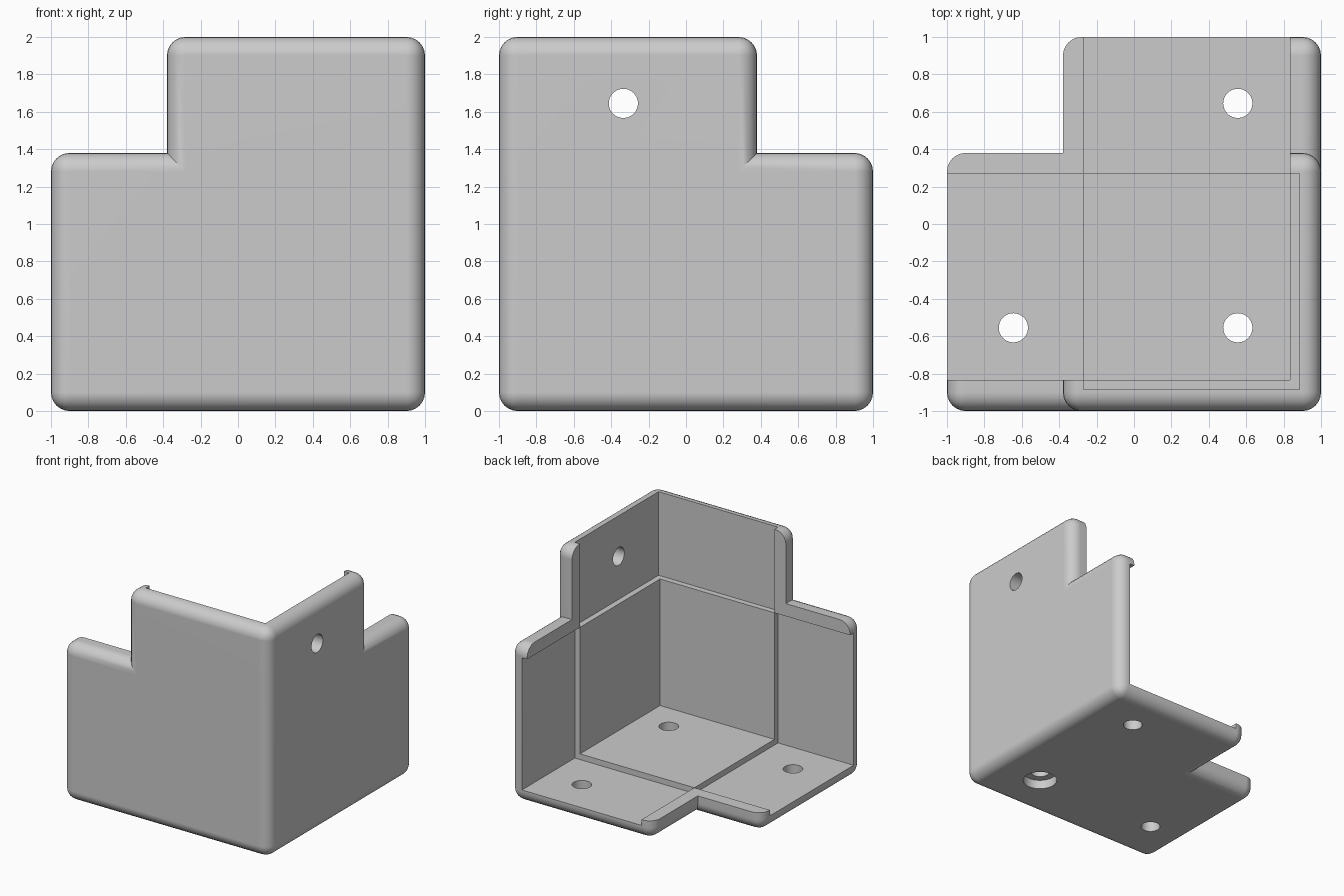
import bpy, bmesh, math
from mathutils import Matrix, Vector

if "Cube" in bpy.data.objects:
    bpy.data.objects.remove(bpy.data.objects["Cube"], do_unlink=True)

NOTCH = 0.62      # how far each side steps back beside an arm
ROUND = 0.1       # outer edge radius
WALL = 0.115      # wall thickness in the arms
STOP = 0.165      # wall thickness at the corner stop
LIP = -0.27       # inner side of the retaining lips
FAR = 1.5         # cutters run past the open ends


def add_object(name, bm):
    bmesh.ops.recalc_face_normals(bm, faces=bm.faces)
    mesh = bpy.data.meshes.new(name)
    bm.to_mesh(mesh)
    bm.free()
    obj = bpy.data.objects.new(name, mesh)
    bpy.context.collection.objects.link(obj)
    return obj


def rounded_arm(name, axis):
    """Rounded block, full length on one axis and stepped back on the others."""
    bm = bmesh.new()
    bmesh.ops.create_cube(bm, size=2)
    bmesh.ops.bevel(bm, geom=bm.edges[:], offset=ROUND, segments=6,
                    profile=0.5, affect='EDGES')
    open_side = (-1, 1, 1)
    for v in bm.verts:
        for i in range(3):
            if i != axis and v.co[i] * open_side[i] > 0:
                v.co[i] -= open_side[i] * NOTCH
        v.co.z += 1
    return add_object(name, bm)


def box_cutter(name, starts, ends):
    """Box given as distances from the solid corner along -x, +y and +z."""
    a = Vector((1 - starts[0], starts[1] - 1, starts[2]))
    b = Vector((1 - ends[0], ends[1] - 1, ends[2]))
    size = [abs(p - q) for p, q in zip(a, b)]
    bm = bmesh.new()
    bmesh.ops.create_cube(bm, size=1)
    bmesh.ops.transform(bm, verts=bm.verts, matrix=Matrix.Translation((a + b) / 2)
                        @ Matrix.Diagonal((*size, 1)))
    return add_object(name, bm)


def drill(name, centre, radius, depth, axis='Z'):
    turn = Matrix.Rotation(math.pi / 2, 4, 'Y') if axis == 'X' else Matrix()
    bm = bmesh.new()
    bmesh.ops.create_cone(bm, cap_ends=True, segments=40, radius1=radius,
                          radius2=radius, depth=depth,
                          matrix=Matrix.Translation(centre) @ turn)
    return add_object(name, bm)


def combine(target, other, operation):
    other.hide_render = True
    mod = target.modifiers.new("combine", 'BOOLEAN')
    mod.operation = operation
    mod.solver = 'EXACT'
    mod.object = other
    bpy.context.view_layer.objects.active = target
    bpy.ops.object.modifier_apply(modifier=mod.name)
    bpy.data.objects.remove(other, do_unlink=True)


# Three rounded arms joined at the solid corner
bracket = rounded_arm("corner_bracket", 0)
for axis in (1, 2):
    combine(bracket, rounded_arm("arm", axis), 'UNION')

# Open inside of the corner, then a deeper channel along each arm
cutters = [box_cutter("core", [STOP] * 3, [1 + FAR] * 3)]
reach = 1 - LIP
for axis in range(3):
    starts, ends = [WALL] * 3, [reach] * 3
    starts[axis], ends[axis] = reach, 1 + FAR
    cutters.append(box_cutter("channel", starts, ends))

# Screw holes in the floor and side wall, with a counterbore under the corner
for x, y in ((0.555, 0.645), (0.555, -0.555), (-0.645, -0.555)):
    cutters.append(drill("floor_hole", (x, y, 0), 0.078, 0.6))
cutters.append(drill("wall_hole", (1, -0.335, 1.645), 0.078, 0.6, 'X'))
cutters.append(drill("counterbore", (0.555, -0.555, 0), 0.14, 0.16))
for cutter in cutters:
    combine(bracket, cutter, 'DIFFERENCE')

# Single grey plastic
grey = bpy.data.materials.new("light_grey")
grey.use_nodes = True
colour = (0.6, 0.6, 0.6, 1)
grey.diffuse_color = colour
grey.node_tree.nodes["Principled BSDF"].inputs["Base Color"].default_value = colour
bracket.data.materials.clear()
bracket.data.materials.append(grey)

# Smooth rounded edges, crisp inner corners
bpy.ops.object.select_all(action='DESELECT')
bracket.select_set(True)
bpy.context.view_layer.objects.active = bracket
bpy.ops.object.shade_smooth_by_angle(angle=math.radians(30))
normals = bracket.modifiers.new("flat_faces", 'WEIGHTED_NORMAL')
normals.keep_sharp = True
